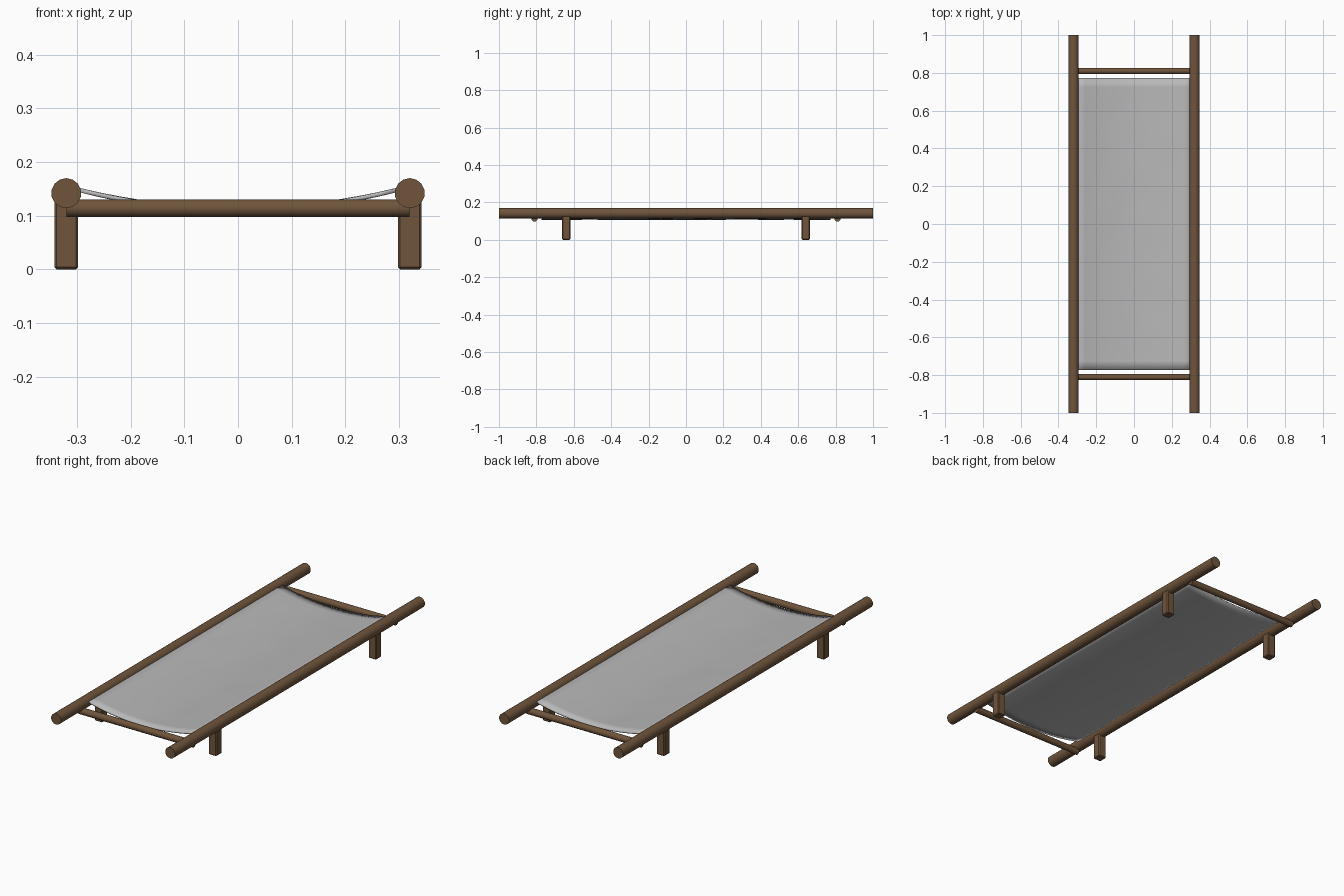
import bpy
import bmesh
import math
from mathutils import Matrix, noise, Vector

cube = bpy.data.objects.get("Cube")
if cube:
    bpy.data.objects.remove(cube, do_unlink=True)


def material(name, color):
    mat = bpy.data.materials.new(name)
    mat.use_nodes = True
    mat.diffuse_color = (*color, 1)
    mat.node_tree.nodes["Principled BSDF"].inputs["Base Color"].default_value = (*color, 1)
    return mat


wood = material("brown wood", (0.16, 0.09, 0.045))
cloth = material("grey canvas", (0.48, 0.48, 0.48))


def add_object(name, bm, mat):
    mesh = bpy.data.meshes.new(name)
    bmesh.ops.recalc_face_normals(bm, faces=bm.faces)
    bm.to_mesh(mesh)
    bm.free()
    mesh.materials.append(mat)
    obj = bpy.data.objects.new(name, mesh)
    bpy.context.collection.objects.link(obj)
    return obj


def smooth(obj):
    bpy.ops.object.select_all(action="DESELECT")
    obj.select_set(True)
    bpy.context.view_layer.objects.active = obj
    bpy.ops.object.shade_smooth_by_angle(angle=math.radians(40))


def rod(name, location, radius, length, axis, sides):
    bm = bmesh.new()
    bmesh.ops.create_cone(bm, cap_ends=True, segments=sides, radius1=radius,
                          radius2=radius, depth=length)
    turn = Matrix.Rotation(math.pi / 2, 4, "X" if axis == "Y" else "Y")
    bm.transform(Matrix.Translation(location) @ turn)
    smooth(add_object(name, bm, wood))


def leg(name, x, y):
    bm = bmesh.new()
    bmesh.ops.create_cube(bm, size=1)
    bm.transform(Matrix.Translation((x, y, 0.064)) @ Matrix.Diagonal((0.044, 0.044, 0.128, 1)))
    bmesh.ops.bevel(bm, geom=bm.edges[:], offset=0.004, segments=1, affect="EDGES")
    add_object(name, bm, wood)


# Carrying poles and legs
for side, x in (("left", 0.32), ("right", -0.32)):
    rod(f"{side}_pole", (x, 0, 0.142), 0.028, 2, "Y", 14)
    for end, y in (("front", -0.64), ("back", 0.64)):
        leg(f"{end}_{side}_leg", x, y)

# Crossbars under the poles
for end, y in (("front", -0.81), ("back", 0.81)):
    rod(f"{end}_crossbar", (0, y, 0.114), 0.017, 0.64, "X", 10)

# Sagging canvas sheet, gently rippled in the middle
bm = bmesh.new()
bmesh.ops.create_grid(bm, x_segments=16, y_segments=32, size=1)
for v in bm.verts:
    x, y = v.co.x * 0.3, v.co.y * 0.773
    ripple = 0.002 * noise.noise(Vector((x * 7, y * 5, 0))) * (1 - v.co.x ** 2)
    v.co = (x, y, 0.111 + 0.42 * x * x + ripple)
canvas = add_object("canvas_bed", bm, cloth)
thickness = canvas.modifiers.new("thickness", "SOLIDIFY")
thickness.thickness = 0.008
thickness.offset = 0
smooth(canvas)
